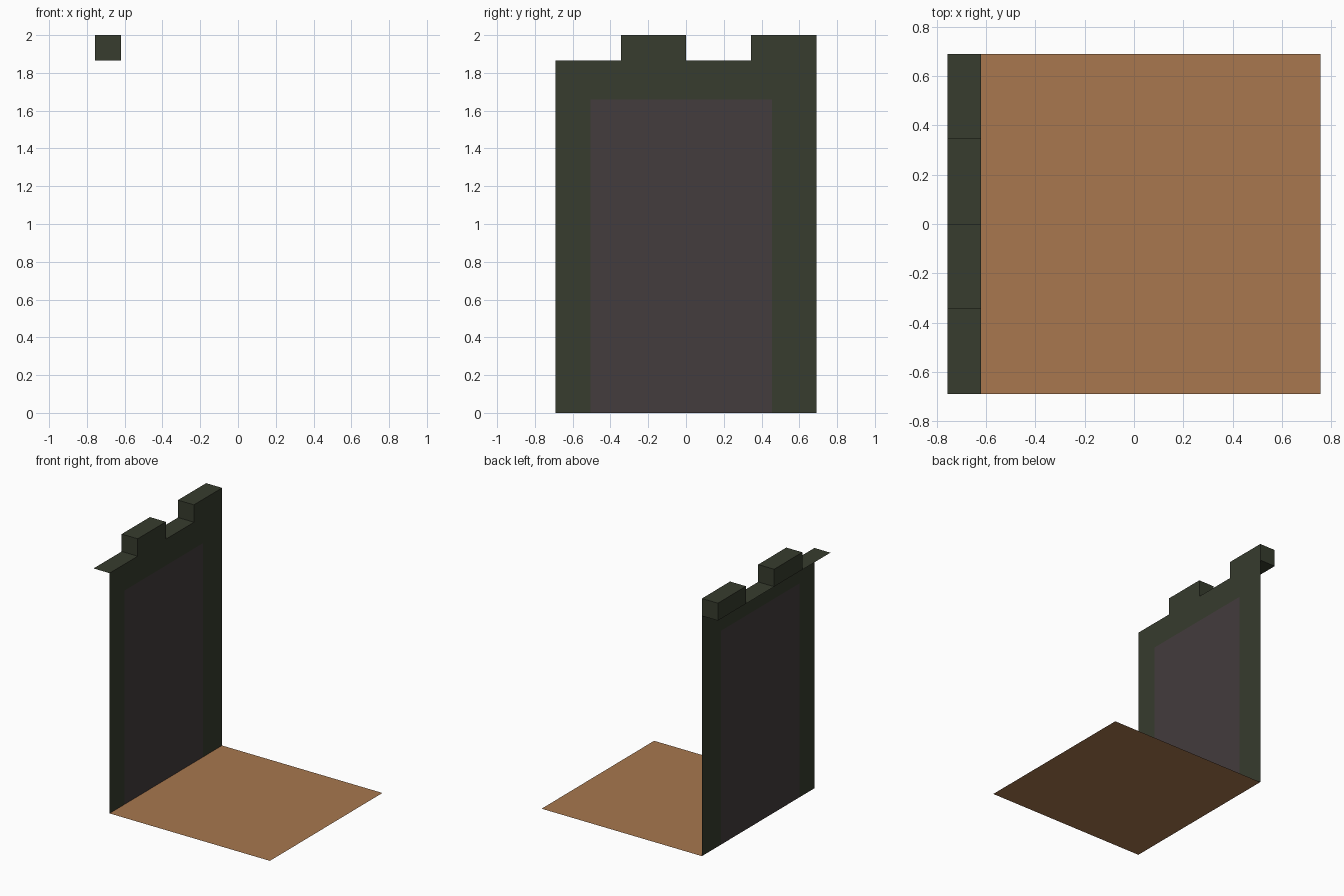
import bpy

if "Cube" in bpy.data.objects:
    bpy.data.objects.remove(bpy.data.objects["Cube"])

X_WALL, X_BACK, X_FRONT = -0.62, -0.757, 0.757
HALF = 0.69
Z_LEDGE, Z_TOP = 1.865, 2.0


def srgb(h):
    c = [int(h[i:i + 2], 16) / 255 for i in (0, 2, 4)]
    return [v / 12.92 if v <= 0.04045 else ((v + 0.055) / 1.055) ** 2.4 for v in c] + [1]


def material(name, h):
    m = bpy.data.materials.new(name)
    m.diffuse_color = srgb(h)
    m.use_nodes = True
    m.node_tree.nodes["Principled BSDF"].inputs["Base Color"].default_value = m.diffuse_color
    return m


green = material("dark green stone", "373C2E")
grey = material("purple grey panel", "433C3D")
brown = material("brown floor", "A8774E")


def add(name, verts, faces, mats):
    me = bpy.data.meshes.new(name)
    me.from_pydata(verts, [], faces)
    for m in mats:
        me.materials.append(m)
    ob = bpy.data.objects.new(name, me)
    bpy.context.collection.objects.link(ob)
    return ob


def sheet(name, x0, x1, y0, y1, z, mat):
    return add(name, [(x0, y0, z), (x1, y0, z), (x1, y1, z), (x0, y1, z)],
               [(0, 1, 2, 3)], [mat])


# Floor and the ledge along the wall top
sheet("floor", X_WALL, X_FRONT, -HALF, HALF, 0, brown)
sheet("wall_ledge", X_BACK, X_WALL, -HALF, HALF, Z_LEDGE, green)

# Thin wall on a small grid, the middle lower cell is the panel
ys, zs = [-HALF, -0.505, 0.455, HALF], [0, 1.66, Z_LEDGE]
verts = [(X_WALL, y, z) for z in zs for y in ys]
faces = [(r * 4 + c, r * 4 + c + 1, r * 4 + c + 5, r * 4 + c + 4)
         for r in range(2) for c in range(3)]
wall = add("wall", verts, faces, [green, grey])
wall.data.polygons[1].material_index = 1

# Two battlement blocks, open where they sit on the ledge
for i, y0 in enumerate((-HALF / 2, HALF / 2)):
    y1 = y0 + HALF / 2
    v = [(x, y, z) for z in (Z_LEDGE, Z_TOP)
         for x, y in ((X_BACK, y0), (X_WALL, y0), (X_WALL, y1), (X_BACK, y1))]
    f = [(k, (k + 1) % 4, (k + 1) % 4 + 4, k + 4) for k in range(4)] + [(4, 5, 6, 7)]
    add(f"battlement_{i + 1}", v, f, [green])
